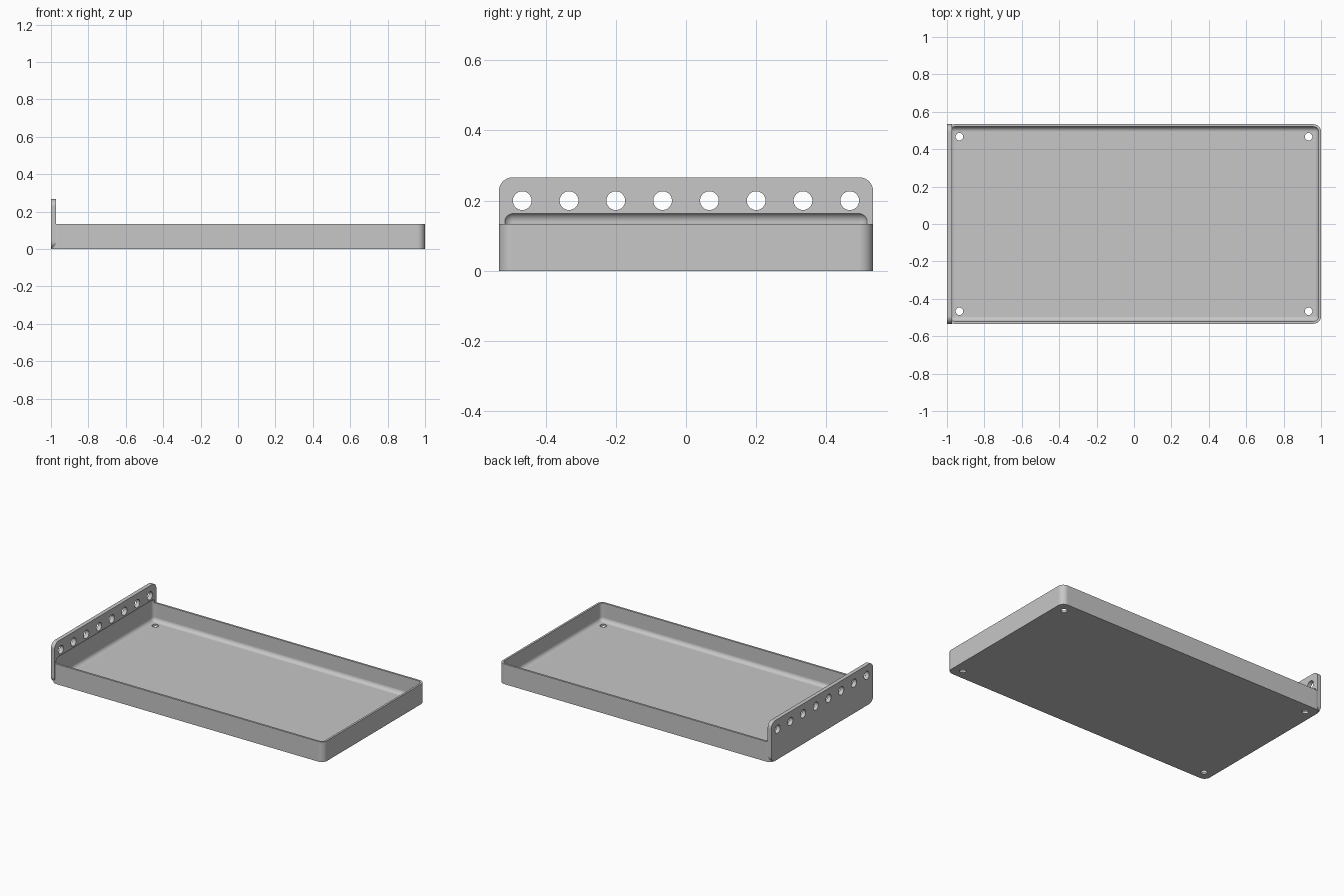
import bpy, bmesh
from mathutils import Matrix, Vector

cube = bpy.data.objects.get("Cube")
if cube:
    bpy.data.objects.remove(cube, do_unlink=True)

U = 2 / 150          # design unit: the tray is 150 units long
L, W, H = 150, 80, 10

grey = bpy.data.materials.new("light grey")
grey.use_nodes = True
colour = (0.57, 0.57, 0.57, 1)
grey.diffuse_color = colour
grey.node_tree.nodes["Principled BSDF"].inputs["Base Color"].default_value = colour


def make_object(name, bm):
    mesh = bpy.data.meshes.new(name)
    bmesh.ops.scale(bm, vec=(U, U, U), verts=bm.verts)
    bmesh.ops.recalc_face_normals(bm, faces=bm.faces)
    bm.to_mesh(mesh)
    bm.free()
    mesh.materials.append(grey)
    obj = bpy.data.objects.new(name, mesh)
    bpy.context.collection.objects.link(obj)
    return obj


def rounded_box(name, low, high, radius, axes):
    """Box between two corners, with the edges along the given axes rounded."""
    low, high = Vector(low), Vector(high)
    bm = bmesh.new()
    bmesh.ops.create_cube(bm, size=1)
    bmesh.ops.scale(bm, vec=high - low, verts=bm.verts)
    bmesh.ops.translate(bm, vec=(low + high) / 2, verts=bm.verts)
    edges = []
    for e in bm.edges:
        d = e.verts[1].co - e.verts[0].co
        if any(abs(d["xyz".index(a)]) > 0.1 for a in axes):
            edges.append(e)
    bmesh.ops.bevel(bm, geom=edges, offset=radius, offset_type='OFFSET',
                    segments=10, profile=0.5, affect='EDGES')
    return make_object(name, bm)


def hole_cutters(name, centres, radius, axis):
    bm = bmesh.new()
    turn = Matrix.Rotation(1.5707963, 4, 'Y') if axis == 'x' else Matrix()
    for c in centres:
        bmesh.ops.create_cone(bm, cap_ends=True, segments=40, radius1=radius,
                              radius2=radius, depth=6,
                              matrix=Matrix.Translation(c) @ turn)
    return make_object(name, bm)


def combine(target, other, operation):
    mod = target.modifiers.new(operation, 'BOOLEAN')
    mod.operation = operation
    mod.solver = 'EXACT'
    mod.object = other
    bpy.context.view_layer.objects.active = target
    bpy.ops.object.modifier_apply(modifier=mod.name)
    bpy.data.objects.remove(other, do_unlink=True)


# Tray block with rounded upright corners, joined to the tall end plate
tray = rounded_box("tray", (-L/2, -W/2, 0), (L/2, W/2, H), 3, "z")
plate = rounded_box("end_plate", (-L/2, -W/2, 0), (-L/2 + 2, W/2, 2 * H), 3, "x")
combine(tray, plate, 'UNION')

# Filleted hollow, which also bites into the plate above the rim
hollow = rounded_box("hollow_cutter", (1 - L/2, 1 - W/2, 1),
                     (L/2 - 1, W/2 - 1, 12.5), 2, "xyz")
combine(tray, hollow, 'DIFFERENCE')

# Row of holes in the plate
row = [(1 - L/2, -35 + 10 * i, 15) for i in range(8)]
combine(tray, hole_cutters("plate_hole_cutter", row, 2, 'x'), 'DIFFERENCE')

# Screw holes in the floor corners
corners = [(sx * 70, sy * 35, 0) for sx in (-1, 1) for sy in (-1, 1)]
combine(tray, hole_cutters("floor_hole_cutter", corners, 1.5, 'z'), 'DIFFERENCE')

# Smooth fillets, flat panels
bpy.ops.object.select_all(action='DESELECT')
tray.select_set(True)
bpy.context.view_layer.objects.active = tray
bpy.ops.object.shade_smooth_by_angle(angle=0.5)
weighted = tray.modifiers.new("Weighted normals", 'WEIGHTED_NORMAL')
weighted.keep_sharp = True
